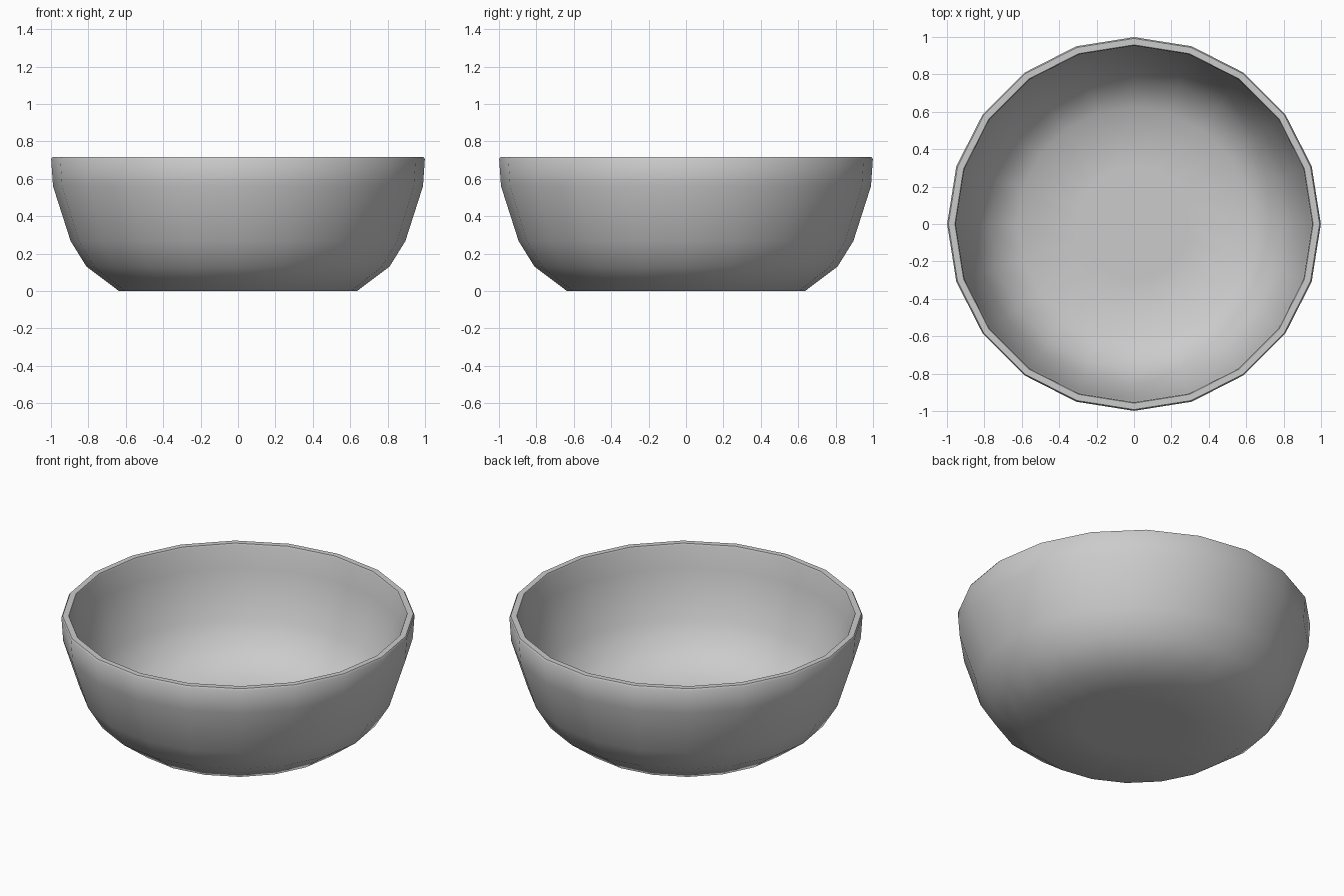
import bpy, bmesh
from math import sin, cos, pi, radians

if "Cube" in bpy.data.objects:
    bpy.data.objects.remove(bpy.data.objects["Cube"])

SIDES = 20

# Bowl profile (radius, height): outside from the base up, over the rim, inside down
profile = [(0.30, 0.0), (0.637, 0.0), (0.81, 0.13), (0.895, 0.267), (0.989, 0.56),
           (0.999, 0.705), (0.992, 0.716), (0.958, 0.716), (0.953, 0.705),
           (0.943, 0.57), (0.852, 0.286), (0.775, 0.163), (0.622, 0.045), (0.30, 0.045)]

bm = bmesh.new()
rings = [[bm.verts.new((r * cos(2 * pi * i / SIDES), r * sin(2 * pi * i / SIDES), z))
          for i in range(SIDES)] for r, z in profile]

# Lathed walls
for a, b in zip(rings, rings[1:]):
    for i in range(SIDES):
        j = (i + 1) % SIDES
        bm.faces.new((a[i], a[j], b[j], b[i]))

# Underside and inner floor
bm.faces.new(rings[0][::-1])
bm.faces.new(rings[-1])
bmesh.ops.recalc_face_normals(bm, faces=bm.faces)

mesh = bpy.data.meshes.new("bowl")
bm.to_mesh(mesh)
bm.free()
bowl = bpy.data.objects.new("bowl", mesh)
bpy.context.collection.objects.link(bowl)

# Smooth body with a crisp rim
bpy.context.view_layer.objects.active = bowl
bowl.select_set(True)
bpy.ops.object.shade_smooth_by_angle(angle=radians(42))
